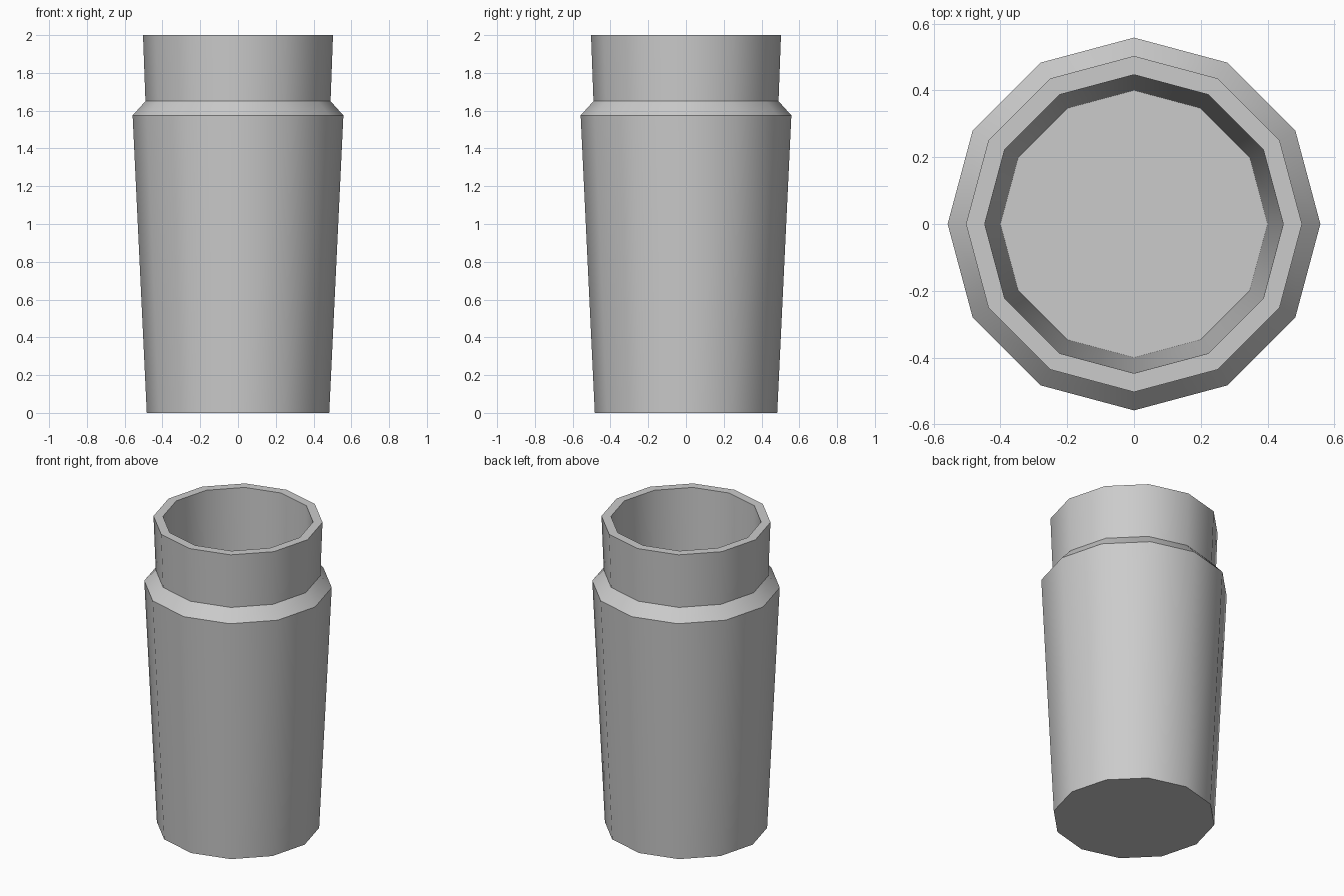
import bpy
import bmesh
import math

default = bpy.data.objects.get("Cube")
if default:
    bpy.data.objects.remove(default, do_unlink=True)

SIDES = 12

# Single plain grey
grey = bpy.data.materials.new("light grey")
grey.use_nodes = True
colour = (0.6, 0.6, 0.6, 1.0)
grey.diffuse_color = colour
grey.node_tree.nodes["Principled BSDF"].inputs["Base Color"].default_value = colour

# Wall profile (radius, height): outside from the base up, then down the inside
profile = [
    (0.483, 0.0),    # base
    (0.558, 1.575),  # widest point
    (0.49, 1.65),    # top of shoulder
    (0.503, 2.0),    # outer rim
    (0.447, 2.0),    # inner rim
    (0.40, 0.08),    # inner floor
]


def lathe(name, points, sides):
    """Turn a profile into a vessel closed at both ends of the profile."""
    bm = bmesh.new()
    rings = []
    for radius, height in points:
        angles = [2 * math.pi * i / sides for i in range(sides)]
        rings.append([bm.verts.new((radius * math.cos(a), radius * math.sin(a), height))
                      for a in angles])
    for low, high in zip(rings, rings[1:]):
        for i in range(sides):
            j = (i + 1) % sides
            bm.faces.new((low[i], low[j], high[j], high[i]))
    bm.faces.new(reversed(rings[0]))
    bm.faces.new(rings[-1])
    bmesh.ops.recalc_face_normals(bm, faces=bm.faces)
    mesh = bpy.data.meshes.new(name)
    bm.to_mesh(mesh)
    bm.free()
    obj = bpy.data.objects.new(name, mesh)
    bpy.context.collection.objects.link(obj)
    return obj


# Tapered cup with a stepped neck
cup = lathe("cup", profile, SIDES)
cup.data.materials.append(grey)

# Smooth around the wall, crisp at the rims and shoulder
bpy.ops.object.select_all(action="DESELECT")
cup.select_set(True)
bpy.context.view_layer.objects.active = cup
bpy.ops.object.shade_smooth_by_angle(angle=math.radians(35))
